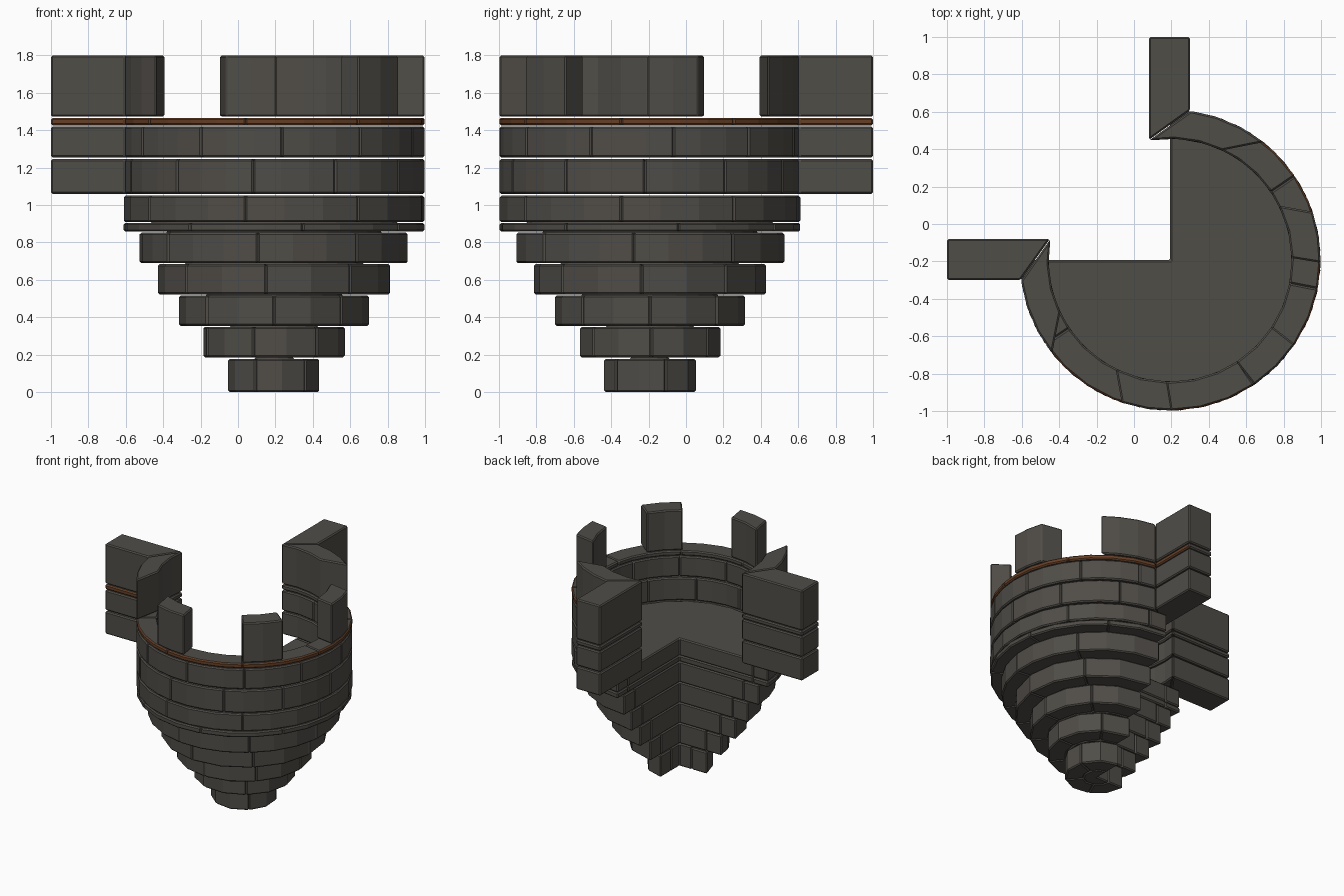
import bpy, bmesh, math
from mathutils import Vector

if "Cube" in bpy.data.objects:
    bpy.data.objects.remove(bpy.data.objects["Cube"], do_unlink=True)

C = Vector((0.193, -0.193))        # tower axis
OUTER, INNER = 0.805, 0.65         # wall radii
BEVEL = 0.009
SHARP = 0.7                        # only edges sharper than this are chamfered


def material(name, rgb):
    m = bpy.data.materials.new(name)
    m.use_nodes = True
    m.diffuse_color = (*rgb, 1)
    m.node_tree.nodes["Principled BSDF"].inputs["Base Color"].default_value = (*rgb, 1)
    return m


STONE = material("dark stone", (0.08, 0.074, 0.064))
TRIM = material("rust brown trim", (0.13, 0.05, 0.02))


def polar(r, a):
    a = math.radians(a)
    return C + Vector((r * math.cos(a), r * math.sin(a)))


def arc(r, a0, a1, step):
    n = max(1, round(abs(a1 - a0) / step))
    return [polar(r, a0 + (a1 - a0) * i / n) for i in range(n + 1)]


def block(r_in, r_out, start, end, step):
    """Curved block outline; start and end are (inner, outer) angles."""
    return (arc(r_out, start[1], end[1], step)
            + arc(r_in, end[0], start[0], step))


def prism(pts, z0, z1):
    """Chamfered upright prism in its own bmesh."""
    bm = bmesh.new()
    base = bm.faces.new([bm.verts.new((p[0], p[1], z0)) for p in pts])
    top = bmesh.ops.extrude_face_region(bm, geom=[base])["geom"]
    bmesh.ops.translate(bm, vec=(0, 0, z1 - z0),
                        verts=[v for v in top if isinstance(v, bmesh.types.BMVert)])
    bmesh.ops.recalc_face_normals(bm, faces=bm.faces[:])
    edges = [e for e in bm.edges if e.calc_face_angle(0) > SHARP]
    bmesh.ops.bevel(bm, geom=edges, offset=BEVEL, segments=1, affect='EDGES',
                    clamp_overlap=True)
    bm.normal_update()
    return bm


def build(name, outlines, z0, z1, outward=None):
    """Join prisms into one object; outward-facing sides may take the trim colour."""
    full = bmesh.new()
    for pts in outlines:
        bm = prism(pts, z0, z1)
        if outward:
            for f in bm.faces:
                if outward(f):
                    f.material_index = 1
        tmp = bpy.data.meshes.new("part")
        bm.to_mesh(tmp)
        bm.free()
        full.from_mesh(tmp)
        bpy.data.meshes.remove(tmp)
    mesh = bpy.data.meshes.new(name)
    full.to_mesh(mesh)
    full.free()
    mesh.materials.append(STONE)
    mesh.materials.append(TRIM)
    ob = bpy.data.objects.new(name, mesh)
    bpy.context.scene.collection.objects.link(ob)


def course(r_in, r_out, start, end, joint, pitch, step):
    """A ring of blocks from start to end, with joints every pitch degrees."""
    joints = [joint + k * pitch for k in range(-9, 10)]
    lo, hi = max(start), min(end)
    cuts = [start] + [(j, j) for j in joints if lo + 8 < j < hi - 8] + [end]
    return [block(r_in, r_out, a, b, step) for a, b in zip(cuts, cuts[1:])]


# Stepped conical base with a quarter missing:
# bottom, top, radius, joint angle, joint pitch, facet angle
STEPS = [
    (0.0, 0.178, 0.248, -114, 67, 33),
    (0.186, 0.348, 0.38, -107, 54, 27),
    (0.354, 0.516, 0.51, -90, 45, 22),
    (0.522, 0.684, 0.622, -139, 45, 22),
    (0.69, 0.852, 0.72, -97, 45, 15),
    (0.858, 0.904, OUTER, -79, 45, 15),
    (0.908, 1.05, OUTER, -101, 45, 15),
]
for i, (z0, z1, r, joint, pitch, step) in enumerate(STEPS):
    r_in = r - 0.14
    build(f"base_course_{i + 1}",
          course(r_in, r, (-180, -180), (90, 90), joint, pitch, step), z0, z1)
    z_top = STEPS[i + 1][0] if i + 1 < len(STEPS) else z1
    build(f"base_core_{i + 1}",
          [[C] + arc(r_in + 0.001, -180, 90, step)], z0, z_top)

# Straight wall stubs mitred onto both ends of the ring
arm = [(0.08, 0.45), (0.3, 0.607), (0.3, 1.0), (0.08, 1.0)]
arms = [arm, [(-y, -x) for x, y in arm]]
WALL_START, WALL_END = (-189.9, -172.1), (99.9, 82.1)


def ring_outside(f):
    c = f.calc_center_median()
    radial = (c.xy - C).normalized()
    return abs(f.normal.z) < 0.9 and f.normal.xy.dot(radial) > 0.6


def arm_outside(f):
    return (f.normal.x - f.normal.y) > 0.6


# Wall courses: name, bottom, top, joint angle, joint pitch, painted
for name, z0, z1, joint, pitch, painted in [
        ("lower_wall", 1.06, 1.245, -98, 32, False),
        ("upper_wall", 1.255, 1.42, -119, 32, False),
        ("trim_band", 1.426, 1.466, -11, 45, True)]:
    build(name, course(INNER, OUTER, WALL_START, WALL_END, joint, pitch, 11),
          z0, z1, ring_outside if painted else None)
    build(name + "_arms", arms, z0, z1, arm_outside if painted else None)

# Battlements: three merlons and an end piece beside each arm
def mirrored(span):
    return [tuple(-90 - a for a in end) for end in reversed(span)]


side = [(-116.6, -108.7), (-91, -89)]
end_piece = [WALL_START, (-154.6, -141.6)]
spans = [side, mirrored(side), [(-57, -56), (-33, -34)],
         end_piece, mirrored(end_piece)]
build("merlons", [block(INNER, OUTER, a, b, 11) for a, b in spans], 1.472, 1.8)
build("merlon_arms", arms, 1.472, 1.8)
